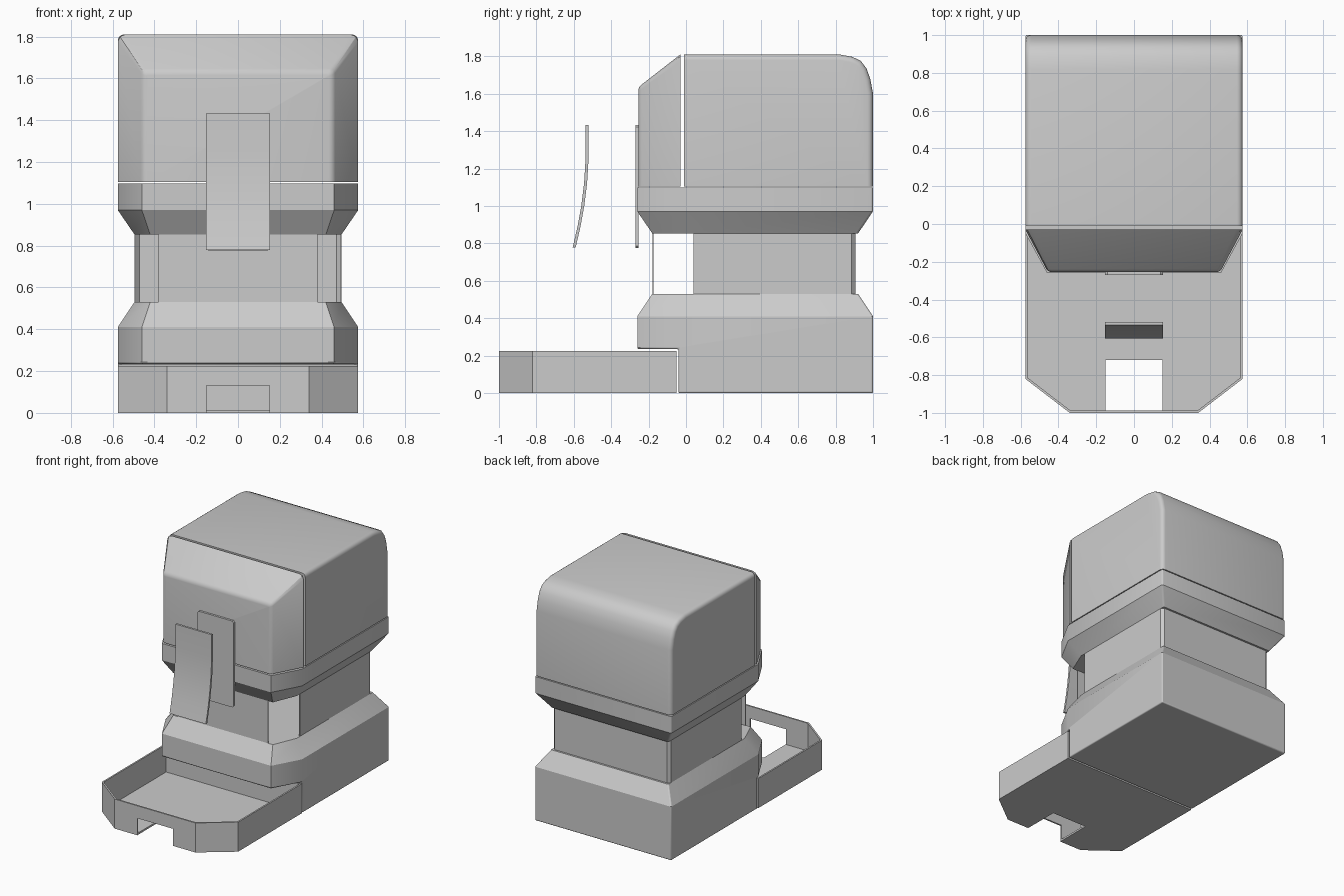
import bpy, bmesh, math

cube = bpy.data.objects.get("Cube")
if cube:
    bpy.data.objects.remove(cube, do_unlink=True)

grey = bpy.data.materials.new("plain_grey")
grey.use_nodes = True
grey.diffuse_color = (0.6, 0.6, 0.6, 1)
grey.node_tree.nodes["Principled BSDF"].inputs["Base Color"].default_value = (0.6, 0.6, 0.6, 1)


def loft(name, rings, soft=0, keep=None, segments=4, angle=20):
    """Closed solid through matching rings; soft rounds the edges that keep() accepts."""
    bm = bmesh.new()
    rows = [[bm.verts.new(p) for p in ring] for ring in rings]
    n = len(rows[0])
    for a, b in zip(rows, rows[1:]):
        for i in range(n):
            bm.faces.new((a[i], a[(i + 1) % n], b[(i + 1) % n], b[i]))
    bm.faces.new(rows[0][::-1])
    bm.faces.new(rows[-1])
    bmesh.ops.recalc_face_normals(bm, faces=bm.faces)
    if soft:
        limit = math.radians(angle)
        edges = [e for e in bm.edges if e.calc_face_angle(0) > limit
                 and (keep is None or keep(e))]
        bmesh.ops.bevel(bm, geom=edges, offset=soft, segments=segments,
                        profile=0.5, affect='EDGES', clamp_overlap=True)
    mesh = bpy.data.meshes.new(name)
    bm.to_mesh(mesh)
    bm.free()
    mesh.materials.append(grey)
    obj = bpy.data.objects.new(name, mesh)
    bpy.context.collection.objects.link(obj)
    return obj


def activate(obj):
    bpy.ops.object.select_all(action='DESELECT')
    obj.select_set(True)
    bpy.context.view_layer.objects.active = obj


def cut(obj, cutter):
    mod = obj.modifiers.new("cut", 'BOOLEAN')
    mod.operation = 'DIFFERENCE'
    mod.object = cutter
    activate(obj)
    bpy.ops.object.modifier_apply(modifier=mod.name)
    bpy.data.objects.remove(cutter, do_unlink=True)


def plan(half, z):
    """Mirror a right-hand plan outline, listed front to back, at height z."""
    return [(x, y, z) for x, y in half] + [(-x, y, z) for x, y in reversed(half)]


def box(name, x, y0, y1, z0, z1, **kw):
    half = [(x, y0), (x, y1)]
    return loft(name, [plan(half, z0), plan(half, z1)], **kw)


def smooth(obj):
    activate(obj)
    bpy.ops.object.shade_smooth_by_angle(angle=math.radians(32))


WIDE = [(0.46, -0.26), (0.575, -0.05), (0.575, 1.0)]
NARROW = [(0.42, -0.18), (0.495, 0.0), (0.495, 0.92)]

# Base: full footprint with a tapered shoulder, undercut at the front for the tray
base = loft("base", [plan(WIDE, 0), plan(WIDE, 0.41), plan(NARROW, 0.53)])
cut(base, box("undercut_cutter", 1, -1, -0.04, -1, 0.235))
bevel = base.modifiers.new("soft_edges", 'BEVEL')
bevel.width, bevel.segments = 0.018, 3
bevel.limit_method, bevel.angle_limit = 'ANGLE', math.radians(62)
smooth(base)

# Collar: the shoulder mirrored upward
collar = loft("collar", [plan(NARROW, 0.853), plan(WIDE, 0.97), plan(WIDE, 1.098)],
              soft=0.012, segments=3, angle=62,
              keep=lambda e: all(v.co.z < 1.09 for v in e.verts)
              or abs(e.verts[0].co.z - e.verts[1].co.z) > 0.05)
smooth(collar)

# Neck: thin wall open to the front, and a separate front panel
outer = [(0.495, 0.04), (0.495, 0.885), (0.475, 0.905)]
inner = [(0.487, 0.04), (0.487, 0.881), (0.471, 0.897)]


def wall(z):
    return plan(outer, z) + plan(inner, z)[::-1]


loft("neck_wall", [wall(0.52), wall(0.86)])
box("neck_front_panel", 0.38, -0.18, -0.175, 0.525, 0.86)


# Rear housing: side profile with a rounded back, softened along its sides
profile = [(-0.01, 1.105), (-0.01, 1.81), (0.82, 1.81), (0.89, 1.797), (0.935, 1.775),
           (0.965, 1.735), (0.985, 1.68), (1.0, 1.6), (1.0, 1.105)]


def rear_edge(e):
    return not (all(v.co.z < 1.11 for v in e.verts) or all(v.co.y < 0 for v in e.verts))


rear = loft("rear_housing", [[(x, y, z) for y, z in profile] for x in (-0.575, 0.575)],
            soft=0.03, keep=rear_edge, angle=60)
smooth(rear)


# Front cover: tapers forward to a smaller flat face
def arch(x, y, top, r):
    half = [(x, 1.105), (x, top - r), (x - r * 0.3, top - r * 0.3), (x - r, top)]
    return [(a, y, z) for a, z in half] + [(-a, y, z) for a, z in reversed(half)]


def front_edge(e):
    return all(v.co.y < -0.2 for v in e.verts) and any(v.co.z > 1.11 for v in e.verts)


cover = loft("front_cover", [arch(0.575, -0.03, 1.81, 0.035), arch(0.455, -0.255, 1.635, 0.02)],
             soft=0.02, keep=front_edge, segments=3)
smooth(cover)

# Flat front plate, with corners trimmed
c = 0.012
plate = [(0.153 - c, 0.775), (0.153, 0.775 + c), (0.153, 1.433 - c), (0.153 - c, 1.433)]
loft("front_plate", [[(x, y, z) for x, _, z in plan(plate, 0) for x, z in [(x, _)]]
                     for y in (-0.271, -0.253)])

# Curved plate standing off in front
bend = [(-0.606, 0.778), (-0.58, 0.89), (-0.56, 1.0), (-0.545, 1.12),
        (-0.537, 1.25), (-0.536, 1.433)]
side = bend + [(y + 0.016, z) for y, z in reversed(bend)]
smooth(loft("curved_plate", [[(x, y, z) for y, z in side] for x in (-0.153, 0.153)]))

# Tray: hollow, with clipped front corners and a notch through the floor and front rim
tray_out = [(0.34, -1.0), (0.575, -0.82), (0.575, -0.05)]
tray_in = [(0.336, -0.988), (0.563, -0.814), (0.563, -0.062)]
tray = loft("tray", [plan(tray_out, 0), plan(tray_out, 0.225)])
cut(tray, loft("tray_cutter", [plan(tray_in, 0.014), plan(tray_in, 0.5)]))
cut(tray, box("notch_cutter", 0.15, -1.2, -0.72, -0.2, 0.13))
